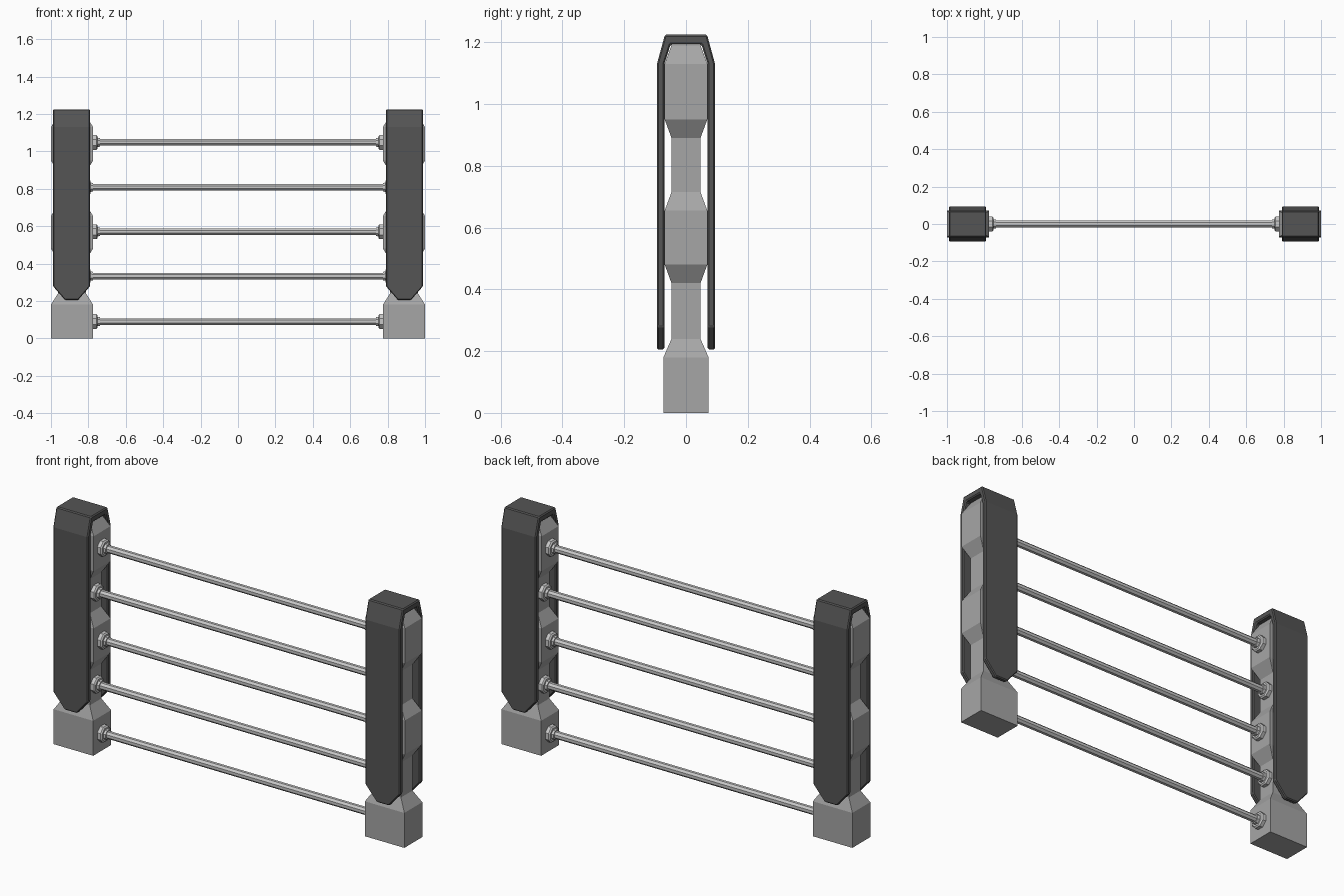
import bpy, bmesh, math
from mathutils import Matrix, Vector

cube = bpy.data.objects.get("Cube")
if cube:
    bpy.data.objects.remove(cube, do_unlink=True)


def material(name, value):
    m = bpy.data.materials.new(name)
    m.use_nodes = True
    colour = (value, value, value, 1)
    m.diffuse_color = colour
    m.node_tree.nodes["Principled BSDF"].inputs["Base Color"].default_value = colour
    return m


GREY = material("mid grey", 0.38)
DARK = material("dark grey", 0.09)
STEEL = material("light steel", 0.58)


def make_object(name, bm, mat):
    bmesh.ops.recalc_face_normals(bm, faces=bm.faces[:])
    mesh = bpy.data.meshes.new(name)
    bm.to_mesh(mesh)
    bm.free()
    mesh.materials.append(mat)
    ob = bpy.data.objects.new(name, mesh)
    bpy.context.collection.objects.link(ob)
    return ob


def bridge(bm, a, b):
    for i in range(len(a)):
        j = (i + 1) % len(a)
        bm.faces.new((a[i], a[j], b[j], b[i]))


# Stepped rectangular column that swells and narrows
WIDE, NARROW = (0.1125, 0.069), (0.075, 0.047)
BASE = (0.1125, 0.073)
CORE = [(0, BASE), (0.18, BASE), (0.24, NARROW), (0.42, NARROW),
        (0.48, WIDE), (0.655, WIDE), (0.715, NARROW), (0.89, NARROW),
        (0.95, WIDE), (1.13, WIDE), (1.19, NARROW)]


def column(name, cx):
    bm = bmesh.new()
    rings = []
    for z, (hx, hy) in CORE:
        rings.append([bm.verts.new((cx + sx * hx, sy * hy, z))
                      for sx, sy in ((-1, -1), (1, -1), (1, 1), (-1, 1))])
    for a, b in zip(rings, rings[1:]):
        bridge(bm, a, b)
    bm.faces.new(rings[0])
    bm.faces.new(rings[-1])
    make_object(name, bm, GREY)


# Folded cover: (half width, outer y, outer z, inner y, inner z)
COVER = [(0.035, 0.094, 0.205, 0.07, 0.205), (0.1, 0.094, 0.28, 0.07, 0.28),
         (0.1, 0.094, 1.13, 0.07, 1.13), (0.1, 0.068, 1.225, 0.05, 1.192)]


def cover(name, cx):
    bm = bmesh.new()
    rings = []
    stations = [(-1, p) for p in COVER] + [(1, p) for p in reversed(COVER)]
    for s, (h, oy, oz, iy, iz) in stations:
        rings.append([bm.verts.new(p) for p in (
            (cx - h, s * oy, oz), (cx + h, s * oy, oz),
            (cx + h, s * iy, iz), (cx - h, s * iy, iz))])
    for a, b in zip(rings, rings[1:]):
        bridge(bm, a, b)
    bm.faces.new(rings[0])
    bm.faces.new(rings[-1])
    ob = make_object(name, bm, DARK)
    bevel = ob.modifiers.new("edge bevel", "BEVEL")
    bevel.width = 0.005
    bevel.segments = 1
    bevel.limit_method = "ANGLE"


# Turned part along x from (x, radius) stations
def turned(name, stations, z, sides):
    bm = bmesh.new()
    rings = []
    for x, r in stations:
        rings.append([bm.verts.new((x, r * math.cos(a), z + r * math.sin(a)))
                      for a in (math.tau * (i + 0.5) / sides for i in range(sides))])
    for a, b in zip(rings, rings[1:]):
        bridge(bm, a, b)
    bm.faces.new(rings[0])
    bm.faces.new(rings[-1])
    make_object(name, bm, STEEL)


for side, s in (("left", 1), ("right", -1)):
    column(side + "_post", s * 0.8875)
    cover(side + "_cover", s * 0.89)

# Rails with a stepped collar at each end
for n, z in enumerate((0.09, 0.333, 0.57, 0.808, 1.048)):
    face = 0.775 if n % 2 == 0 else 0.8125
    turned(f"rail_{n + 1}", [(-face, 0.019), (face, 0.019)], z, 8)
    for side, s in (("left", 1), ("right", -1)):
        profile = [(0.005, 0.043), (-0.018, 0.043), (-0.024, 0.036),
                   (-0.024, 0.027), (-0.036, 0.025)]
        turned(f"{side}_collar_{n + 1}", [(s * (face + d), r) for d, r in profile], z, 8)
